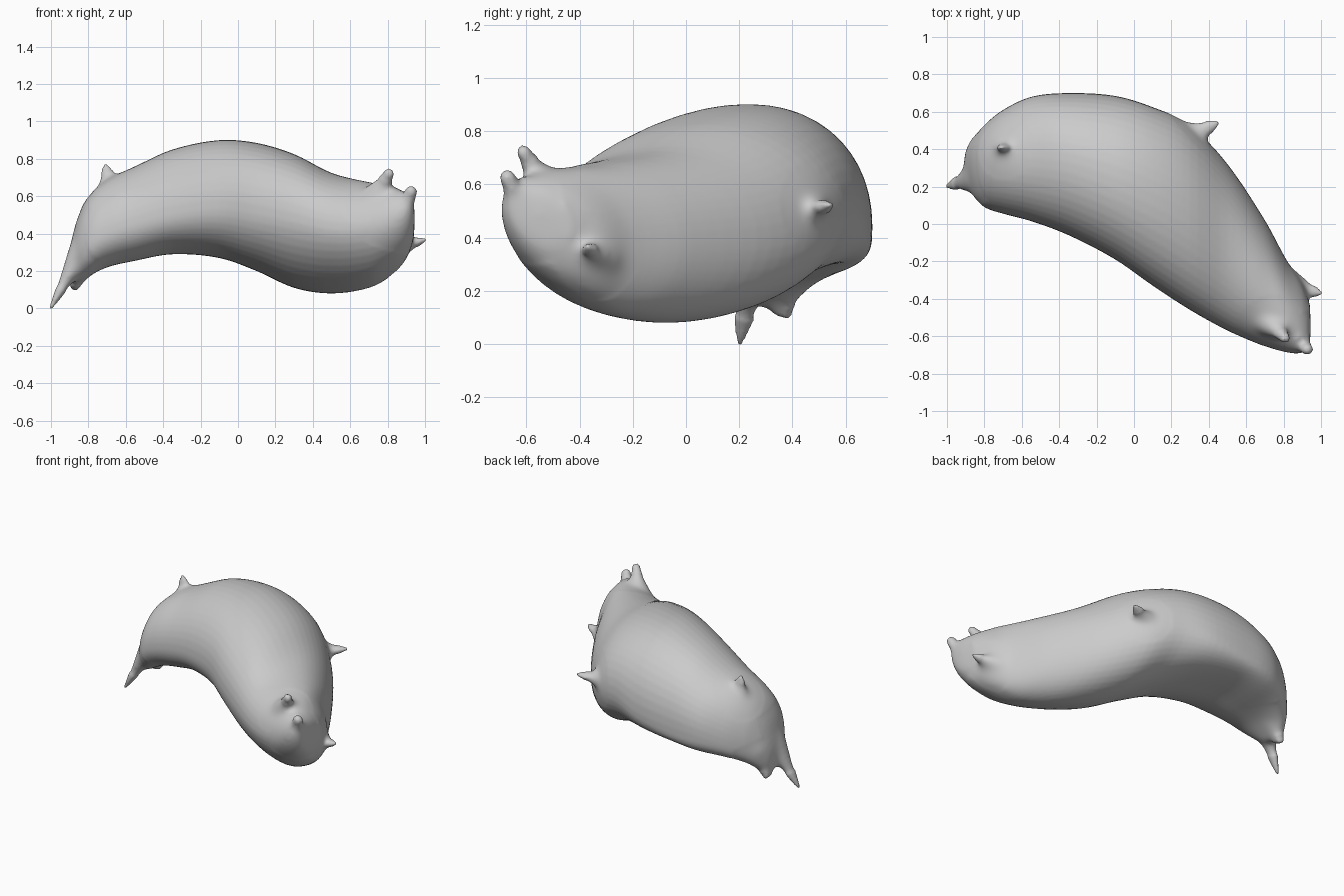
import bpy, bmesh, math
from mathutils import Vector

if "Cube" in bpy.data.objects:
    bpy.data.objects.remove(bpy.data.objects["Cube"])

# Body stations: x, front y, back y, low z, high z, y of top, y of bottom, z of front, z of back
STATIONS = [
    (-0.90, .25, .40, .15, .33, .33, .33, .24, .24),
    (-0.86, .15, .46, .13, .48, .32, .33, .30, .28),
    (-0.80, .09, .53, .17, .60, .33, .30, .35, .33),
    (-0.70, .055, .61, .22, .69, .35, .30, .40, .37),
    (-0.55, .015, .68, .255, .76, .35, .30, .45, .42),
    (-0.35, -.06, .70, .29, .85, .33, .30, .50, .44),
    (-0.10, -.19, .685, .27, .90, .25, .25, .53, .46),
    (0.10, -.33, .625, .20, .885, .17, .15, .50, .50),
    (0.30, -.46, .53, .11, .825, .06, .05, .46, .46),
    (0.50, -.57, .32, .08, .725, -.10, -.08, .42, .40),
    (0.70, -.655, .02, .11, .675, -.35, -.25, .43, .38),
    (0.82, -.69, -.20, .175, .655, -.50, -.33, .47, .36),
    (0.90, -.695, -.31, .26, .62, -.60, -.42, .52, .36),
    (0.94, -.665, -.43, .36, .58, -.62, -.52, .54, .44),
]
QUARTER = 12
parts, roots = [], []


def loft(name, rings, end_a, end_b):
    """Skin a list of closed rings and close both ends with a point."""
    bm = bmesh.new()
    vr = [[bm.verts.new(p) for p in r] for r in rings]
    n = len(vr[0])
    for a, b in zip(vr, vr[1:]):
        for i in range(n):
            j = (i + 1) % n
            bm.faces.new((a[i], a[j], b[j], b[i]))
    for ring, p in ((vr[0], end_a), (vr[-1], end_b)):
        v = bm.verts.new(p)
        for i in range(n):
            bm.faces.new((ring[i], ring[(i + 1) % n], v))
    bmesh.ops.recalc_face_normals(bm, faces=bm.faces[:])
    me = bpy.data.meshes.new(name)
    bm.to_mesh(me)
    bm.free()
    ob = bpy.data.objects.new(name, me)
    bpy.context.collection.objects.link(ob)
    parts.append(ob)
    return ob


def section(s):
    """Ring of four superelliptic quarters through the four extremes."""
    x, y0, y1, z0, z1, yt, yb, zf, zb = s
    # the underside is boxier at the back of the middle, leaner at the front of the tail
    boxy = 1 - 0.52 * math.exp(-((x + 0.4) / 0.35) ** 2)
    lean = 1.15 if x > 0.5 else 0.95 + 0.2 * max(0, x / 0.5)
    quarters = [((y0, zf), (yt, z1), 0, .95), ((yt, z1), (y1, zb), 1, .95),
                ((y1, zb), (yb, z0), 0, boxy), ((yb, z0), (y0, zf), 1, lean)]
    pts = []
    for (ay, az), (by, bz), kind, p in quarters:
        for k in range(QUARTER):
            t = k / QUARTER * math.pi / 2
            c, q = max(math.cos(t), 0) ** p, math.sin(t) ** p
            if kind == 0:
                pts.append((x, by + (ay - by) * c, az + (bz - az) * q))
            else:
                pts.append((x, ay + (by - ay) * q, bz + (az - bz) * c))
    return pts


def smooth_stations(st, sub=5):
    """Cubic interpolation between the unevenly spaced stations."""
    out = []
    for i in range(len(st) - 1):
        a, b, c, d = (st[max(0, min(len(st) - 1, i + k))] for k in (-1, 0, 1, 2))
        for k in range(sub):
            t = k / sub
            row = []
            for e in range(9):
                h = c[0] - b[0]
                m0 = (c[e] - a[e]) / (c[0] - a[0]) * h
                m1 = (d[e] - b[e]) / (d[0] - b[0]) * h
                row.append((2*t**3 - 3*t*t + 1) * b[e] + (t**3 - 2*t*t + t) * m0
                           + (3*t*t - 2*t**3) * c[e] + (t**3 - t*t) * m1)
            out.append(row)
    return out + [st[-1]]


def horn(name, base, tip, radius, flat=1.0, across=(0, 0, 1), blunt=.16):
    """Tapered horn with a flared root; 'flat' thins it along 'across'."""
    base, tip = Vector(base), Vector(tip)
    d = (tip - base).normalized()
    u = Vector(across)
    u = (u - d * u.dot(d)).normalized()
    w = d.cross(u)
    rings = []
    for t, r in ((0, 1), (.2, .86), (.4, .66), (.6, .46), (.8, .28), (.93, .16), (.985, .1)):
        c = base.lerp(tip, t)
        r = max(r, blunt * (1.15 if t < .9 else 1 if t < .95 else .6))
        rings.append([c + radius * r * (u * flat * math.cos(a) + w * math.sin(a))
                      for a in (2 * math.pi * i / 20 for i in range(20))])
    loft(name, rings, base, tip)
    roots.append((base, tip, radius))


# Curved body
body = loft("creature_body", [section(s) for s in smooth_stations(STATIONS)],
            (-0.912, .33, .24), (0.947, -.55, .49))
# Head end: long pointed tusk, lower lump, crest
horn("head_tusk", (-.80, .265, .37), (-1.005, .20, -.005), .11, .75, (1, 0, 0), .13)
horn("head_lump", (-.80, .37, .29), (-.888, .355, .095), .13, .8, (1, 0, 0), .3)
horn("head_crest", (-.67, .40, .58), (-.71, .41, .775), .11, .6, (0, 1, 0))
# Side spike at the back
horn("side_spike", (.25, .44, .49), (.455, .545, .525), .11, .7, (0, 0, 1))
# Tail end: two upper horns and one low spike
horn("tail_horn_inner", (.71, -.50, .54), (.818, -.622, .742), .11, .9, (0, 1, 0), .25)
horn("tail_horn_outer", (.83, -.57, .42), (.938, -.682, .65), .11, .9, (0, 1, 0), .28)
horn("tail_spike", (.82, -.33, .32), (1.008, -.372, .368), .10, .75, (0, 0, 1))

# Fuse every part into one skin
for ob in parts:
    ob.select_set(True)
bpy.context.view_layer.objects.active = body
bpy.ops.object.join()
mod = body.modifiers.new("fuse", 'REMESH')
mod.mode, mod.voxel_size = 'VOXEL', 0.011
bpy.ops.object.modifier_apply(modifier=mod.name)

# Blend the roots of the horns into the body, leaving the tips crisp
bm = bmesh.new()
bm.from_mesh(body.data)
soft = set()
for base, tip, radius in roots:
    axis = tip - base
    for v in bm.verts:
        p = v.co - base
        t = p.dot(axis) / axis.length_squared
        if -.3 < t < .72 and (p - axis * t).length < radius * 1.5:
            soft.add(v)
for _ in range(30):
    bmesh.ops.smooth_vert(bm, verts=list(soft), factor=.5, use_axis_x=True, use_axis_y=True, use_axis_z=True)
for _ in range(2):
    bmesh.ops.smooth_vert(bm, verts=bm.verts[:], factor=.4, use_axis_x=True, use_axis_y=True, use_axis_z=True)
for f in bm.faces:
    f.smooth = True
bm.to_mesh(body.data)
bm.free()
